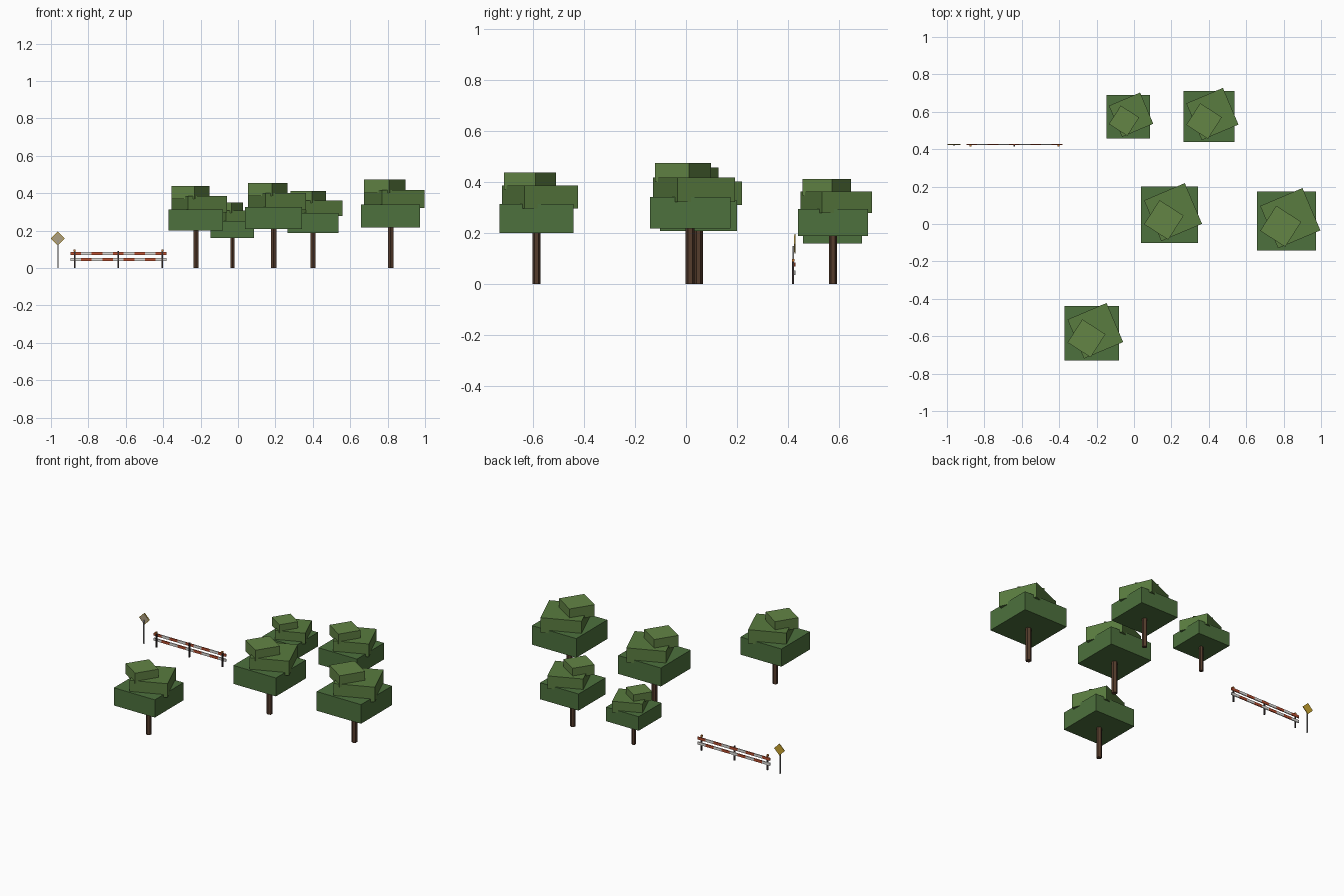
import bpy
from math import radians

if "Cube" in bpy.data.objects:
    bpy.data.objects.remove(bpy.data.objects["Cube"])


def material(name, rgb):
    m = bpy.data.materials.new(name)
    m.diffuse_color = (*rgb, 1)
    m.use_nodes = True
    m.node_tree.nodes["Principled BSDF"].inputs["Base Color"].default_value = m.diffuse_color
    return m


BARK = material("bark", (0.09, 0.045, 0.025))
LEAF = [material("leaf_dark", (0.075, 0.165, 0.047)),
        material("leaf_mid", (0.10, 0.20, 0.05)),
        material("leaf_light", (0.125, 0.235, 0.06))]
RED = material("barrier_red", (0.50, 0.08, 0.03))
WHITE = material("barrier_white", (0.75, 0.73, 0.70))
DARK = material("post_dark", (0.04, 0.03, 0.03))
AMBER = material("lamp_amber", (0.65, 0.2, 0.03))
METAL = material("pole_metal", (0.3, 0.3, 0.3))
YELLOW = material("sign_yellow", (0.60, 0.38, 0.03))
TAN = material("sign_face", (0.42, 0.35, 0.22))


def box(name, loc, size, mat, rot=(0, 0, 0)):
    bpy.ops.mesh.primitive_cube_add(size=1, location=loc, rotation=rot)
    o = bpy.context.object
    o.name = name
    o.scale = size
    o.data.materials.append(mat)
    return o


# Trees: hexagonal trunk and three stacked, twisted foliage blocks
# tier: size, bottom, top, x offset, y offset, twist (relative to tree size)
TIERS = [(1.0, 0.69, 1.08, 0, 0, 0),
         (0.78, 1.02, 1.325, 0.062, 0.048, 0.4),
         (0.505, 1.27, 1.505, -0.10, -0.09, 1.0)]


def tree(x, y, s):
    h = 0.75 * s
    bpy.ops.mesh.primitive_cylinder_add(vertices=6, radius=0.056 * s, depth=h,
                                        location=(x, y, h / 2))
    trunk = bpy.context.object
    trunk.name = "tree_trunk"
    trunk.data.materials.append(BARK)
    for (w, z0, z1, dx, dy, a), mat in zip(TIERS, LEAF):
        box("tree_foliage", (x + dx * s, y + dy * s, (z0 + z1) / 2 * s),
            (w * s, w * s, (z1 - z0) * s), mat, (0, 0, a))


for t in [(-0.03, 0.573, 0.232), (0.402, 0.575, 0.273), (0.19, 0.049, 0.303),
          (0.816, 0.016, 0.315), (-0.225, -0.585, 0.291)]:
    tree(*t)

# Striped barrier rails
X0, X1, N = -0.896, -0.383, 9
step = (X1 - X0) / N
for row, z in enumerate((0.077, 0.045)):
    for i in range(N):
        box("barrier_stripe", (X0 + (i + 0.5) * step, 0.426, z),
            (step, 0.006, 0.017), (RED, WHITE)[(i + row) % 2])

# Barrier posts, with lamps on the end posts
for i, x in enumerate((-0.874, -0.639, -0.404)):
    box("barrier_post", (x, 0.419, 0.046), (0.008, 0.008, 0.092), DARK)
    if i != 1:
        box("barrier_lamp", (x, 0.419, 0.094), (0.01, 0.01, 0.011), AMBER)

# Diamond warning sign on a pole
box("sign_pole", (-0.963, 0.420, 0.075), (0.006, 0.006, 0.15), METAL)
tilt = (0, radians(45), 0)
box("sign_plate", (-0.963, 0.426, 0.158), (0.053, 0.004, 0.053), YELLOW, tilt)
box("sign_face", (-0.963, 0.4235, 0.158), (0.046, 0.002, 0.046), TAN, tilt)
